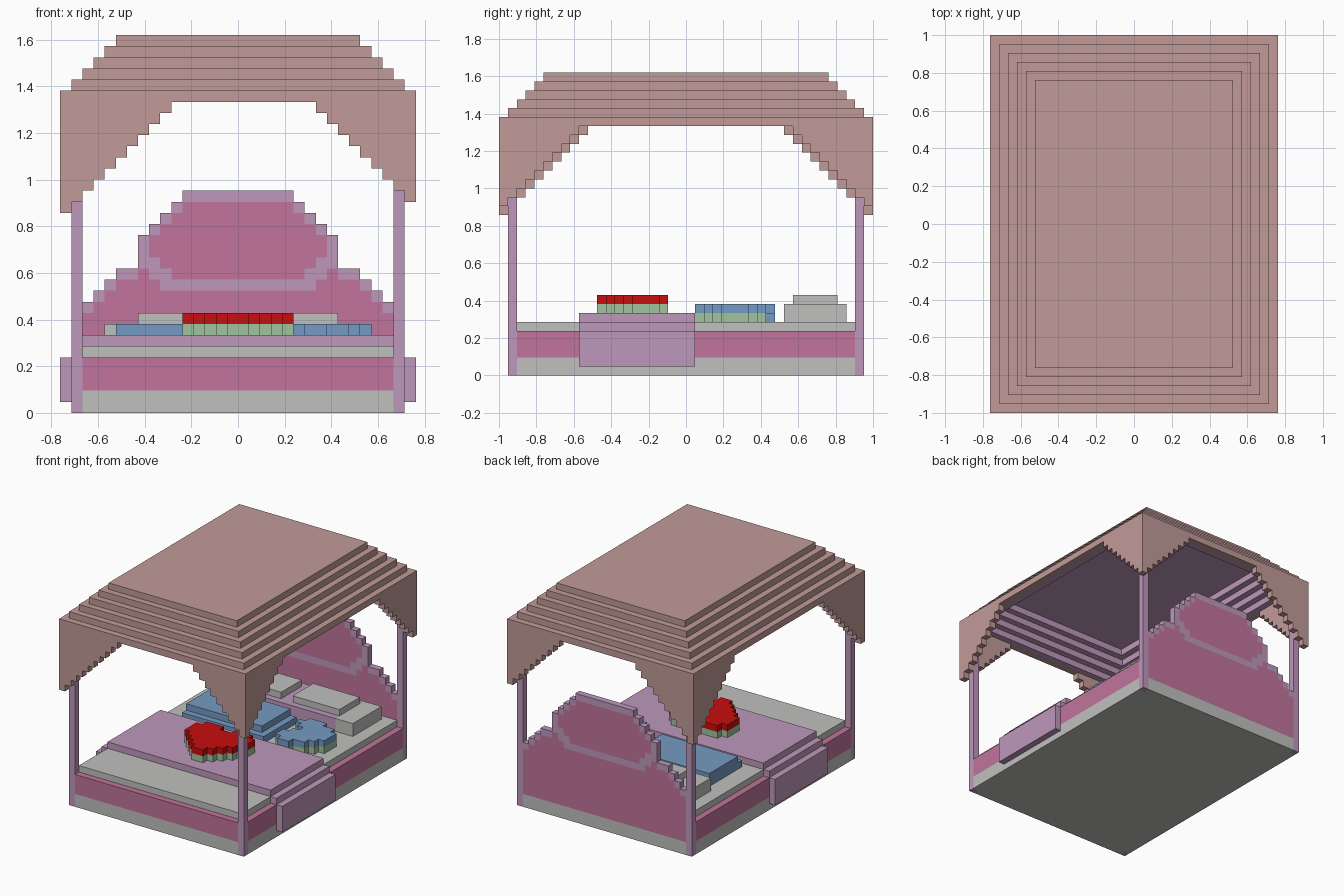
import bpy, bmesh

cube = bpy.data.objects.get("Cube")
if cube:
    bpy.data.objects.remove(cube)

V = 1 / 21  # size of one block


def material(name, rgb):
    lin = [((c / 255 + 0.055) / 1.055) ** 2.4 for c in rgb]
    m = bpy.data.materials.new(name)
    m.use_nodes = True
    m.diffuse_color = (*lin, 1)
    bsdf = next(n for n in m.node_tree.nodes if n.type == 'BSDF_PRINCIPLED')
    bsdf.inputs["Base Color"].default_value = (*lin, 1)
    bsdf.inputs["Roughness"].default_value = 0.9
    return m


BROWN = material("dusty_rose_brown", (193, 155, 152))
LILAC = material("lilac", (190, 152, 188))
PINK = material("deep_pink", (193, 116, 156))
GREY = material("light_grey", (192, 192, 191))
RED = material("red", (200, 14, 14))
BLUE = material("blue", (117, 155, 195))
GREEN = material("pale_green", (160, 196, 158))


def build(name, boxes, *mats):
    """Boxes are (x0, x1, y0, y1, z0, z1[, material index]) in block units."""
    bm = bmesh.new()
    for b in boxes:
        x, y, z = b[0:2], b[2:4], b[4:6]
        vs = [bm.verts.new((i * V, j * V, k * V)) for i in x for j in y for k in z]
        for q in ((0, 1, 3, 2), (4, 6, 7, 5), (0, 4, 5, 1),
                  (2, 3, 7, 6), (0, 2, 6, 4), (1, 5, 7, 3)):
            f = bm.faces.new([vs[i] for i in q])
            f.material_index = b[6] if len(b) > 6 else 0
    bmesh.ops.recalc_face_normals(bm, faces=bm.faces)
    me = bpy.data.meshes.new(name)
    bm.to_mesh(me)
    bm.free()
    for m in mats:
        me.materials.append(m)
    ob = bpy.data.objects.new(name, me)
    bpy.context.collection.objects.link(ob)
    return ob


def ring(hx, hy, z):
    """Rectangular frame, one block thick and one block high."""
    return [(-hx, hx, -hy, 1 - hy, z, z + 1), (-hx, hx, hy - 1, hy, z, z + 1),
            (-hx, 1 - hx, 1 - hy, hy - 1, z, z + 1), (hx - 1, hx, 1 - hy, hy - 1, z, z + 1)]


# Bed frame: notched at the corners for the posts
def slab(z0, z1):
    return [(-14, 14, -20, 20, z0, z1), (-15, -14, -19, 19, z0, z1), (14, 15, -19, 19, z0, z1)]


build("frame_plinth", slab(0, 2), GREY)
build("frame_rail", slab(2, 5), PINK)
build("mattress", [(-14, 14, -19, 19, 5, 6)], GREY)

# Corner posts
for sx, side in ((-15, "right"), (14, "left")):
    for sy, end in ((-20, "front"), (19, "back")):
        build(f"{end}_{side}_post", [(sx, sx + 1, sy, sy + 1, 0, 28)], LILAC)

# Headboard: stepped rows with a lilac border around a pink panel
outline = {10: 13, 11: 12, 12: 11, 13: 9, 14: 9, 15: 9, 16: 8, 17: 7, 18: 6, 19: 5}
panel = {12: 6, 13: 7, 14: 8, 15: 8, 16: 7, 17: 6, 18: 5}
rows = [(-14, 14, 19, 20, 5, 9, 0)]
for z in range(9, 20):
    half = outline.get(z, 14)
    if z < 11:
        cuts = [(0, half - 1, 0), (half - 1, half, 1)]
    elif z == 11:
        cuts = [(0, 7, 1), (7, 11, 0), (11, 12, 1)]
    elif z == 12:
        cuts = [(0, 6, 0), (6, 8, 1), (8, 9, 0), (9, 11, 1)]
    else:
        cuts = [(0, panel.get(z, 0), 0), (panel.get(z, 0), half, 1)]
    for a, b, m in cuts:
        if b > a:
            rows += [(a, b, 19, 20, z, z + 1, m), (-b, -a, 19, 20, z, z + 1, m)]
build("headboard", rows, PINK, LILAC)

# Blanket with stepped drops at both sides
blanket = [(-14, 14, -12, 1, 6, 7)]
for s in (-1, 1):
    for a, b, z0, z1 in ((14, 15, 5, 6), (15, 16, 1, 5)):
        blanket.append((min(s * a, s * b), max(s * a, s * b), -12, 1, z0, z1))
build("blanket", blanket, LILAC)

# Bolster and the two pillows lying on it
build("bolster", [(-9, 9, 11, 18, 6, 8, 1), (9, 12, 11, 18, 6, 8, 0),
                  (-12, -9, 11, 18, 6, 8, 0)], GREY, LILAC)
build("right_pillow", [(-9, -1, 12, 17, 8, 9)], GREY)
build("left_pillow", [(1, 9, 12, 17, 8, 9)], GREY)

# Folded blue throw
build("folded_throw", [(-11, 3, 2, 10, 6, 7), (-11, 2, 3, 10, 7, 8)], BLUE)


# Cushions: one outline, green below and coloured above
def cushion(name, spans, z, colour):
    build(name + "_base", [(a, b, y, y + 1, z, z + 1) for y, a, b in spans], GREEN)
    build(name + "_top", [(a, b, y, y + 1, z + 1, z + 2) for y, a, b in spans], colour)


heart = [(-10, -1, 1), (-9, -2, 2), (-8, -3, 3), (-7, -4, 4), (-6, -5, 5),
         (-5, -5, 5), (-4, -5, 5), (-3, -4, -1), (-3, 1, 4)]
cushion("red_heart_cushion", heart, 7, RED)
leafy = [(1, 6, 8), (2, 5, 10), (3, 5, 11), (4, 6, 12), (5, 7, 12),
         (6, 6, 12), (7, 5, 11), (8, 6, 9)]
cushion("blue_cushion", leafy, 6, BLUE)

# Canopy valances with stepped corner drapes
front = [(c, c + 1, min(28, 34 - abs(c))) for c in range(-16, 16)]
build("front_valance", [(a, b, -21, -20, z, 29) for a, b, z in front], BROWN)
build("back_valance", [(a, b, 20, 21, z, 29) for a, b, z in front], BROWN)
for x, top, side in ((-16, 39, "right"), (15, 40, "left")):
    build(f"{side}_valance", [(x, x + 1, c, c + 1, min(28, top - max(-c, c + 1)), 29)
                              for c in range(-20, 20)], BROWN)

# Stepped canopy roof and its lilac lining one step below
roof = [(-11, 11, -16, 16, 33, 34)]
lining = [(-11, 11, -16, 16, 32, 33)]
for i in range(4):
    roof += ring(15 - i, 20 - i, 29 + i)
    lining += ring(15 - i, 20 - i, 28 + i)
build("canopy_roof", roof, BROWN)
build("canopy_lining", lining, LILAC)
